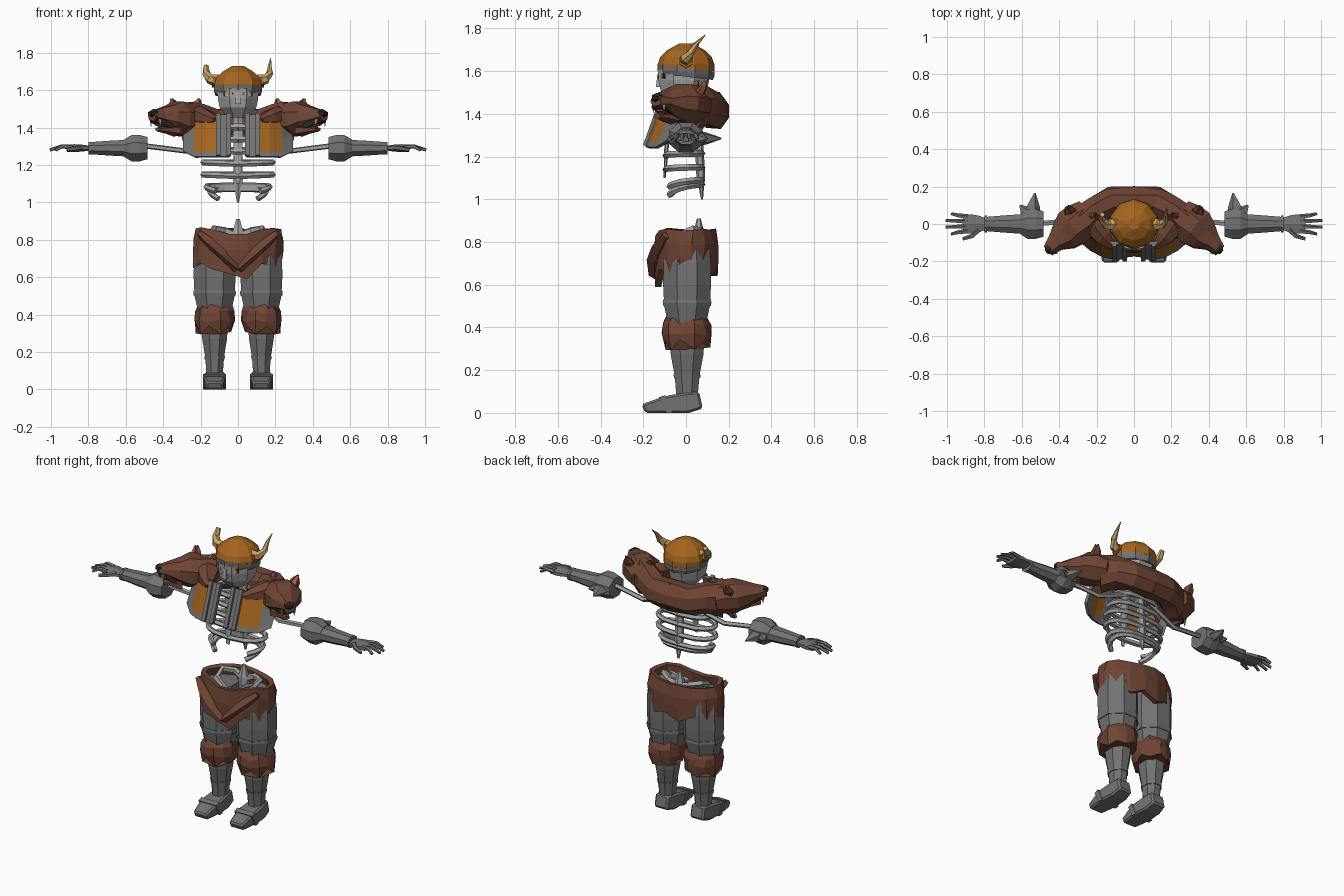
import bpy, bmesh, math, random
from mathutils import Vector

random.seed(4)
if "Cube" in bpy.data.objects:
    bpy.data.objects.remove(bpy.data.objects["Cube"])


def material(name, red, green, blue):
    mat = bpy.data.materials.new(name)
    mat.use_nodes = True
    mat.diffuse_color = (red, green, blue, 1)
    mat.node_tree.nodes["Principled BSDF"].inputs["Base Color"].default_value = (red, green, blue, 1)
    return mat


FUR = material("brown fur", .16, .06, .035)
STEEL = material("dark steel", .17, .17, .17)
BONE = material("pale bone grey", .36, .36, .36)
BRONZE = material("orange bronze", .38, .13, .014)
HORN = material("tan horn", .56, .36, .14)
BLACK = material("black nose", .02, .02, .02)
PINK = material("pink flesh", .45, .1, .1)


def finish(name, bm, mats, mirror):
    bmesh.ops.recalc_face_normals(bm, faces=bm.faces)
    mesh = bpy.data.meshes.new(name)
    bm.to_mesh(mesh)
    bm.free()
    part = bpy.data.objects.new(name, mesh)
    bpy.context.collection.objects.link(part)
    for mat in mats:
        mesh.materials.append(mat)
    if mirror:
        part.modifiers.new("Mirror", "MIRROR")
    return part


def point_on(path, share):
    """Point at a share of the path, counting every segment as equally long."""
    spot = share * (len(path) - 1)
    i = min(int(spot), len(path) - 2)
    return Vector(path[i]).lerp(Vector(path[i + 1]), spot - i)


def loft(name, mat, path, widths, flat=1, sides=8, mirror=True, caps=True, jitter=0, jag=0, shape=None):
    """Skin evenly spaced rings along a path; widths are half widths, flat scales the height."""
    bm = bmesh.new()
    last = len(widths) - 1
    centres = [point_on(path, i / last) for i in range(last + 1)]
    whole = (centres[-1] - centres[0]).normalized()
    up = Vector((0, -1, 0)) if abs(whole.z) > .8 else Vector((0, 0, 1))
    rings = []
    for i, (centre, width) in enumerate(zip(centres, widths)):
        along = (centres[min(i + 1, last)] - centres[max(i - 1, 0)]).normalized()
        side = along.cross(up).normalized()
        high = side.cross(along) * flat
        reach = width / math.cos(math.pi / sides)
        ring = []
        for j in range(sides):
            turn = math.tau * (j + .5) / sides
            co = centre + reach * (side * math.cos(turn) + high * math.sin(turn))
            co += Vector([random.uniform(-jitter, jitter) for axis in "xyz"])
            if i == 0:
                co.z += jag * (-1) ** j
            ring.append(bm.verts.new(shape(co) if shape else co))
        rings.append(ring)
    for a, b in zip(rings, rings[1:]):
        for j in range(sides):
            bm.faces.new((a[j], a[j - 1], b[j - 1], b[j]))
    if caps:
        bm.faces.new(rings[0])
        bm.faces.new(rings[-1])
    return finish(name, bm, [mat], mirror)


def tube(name, mat, path, start, end=None, sides=5, **options):
    """Thin round part with one ring per path point."""
    end = start if end is None else end
    steps = len(path) - 1
    return loft(name, mat, path, [start + (end - start) * i / steps for i in range(steps + 1)],
                sides=sides, **options)


def leg(name, mat, low, high, widths, **options):
    return loft(name, mat, [(.125, .005, low), (.125, .005, high)], widths, **options)


def core(name, mat, low, high, widths, y=0, **options):
    return loft(name, mat, [(0, y, low), (0, y, high)], widths, mirror=False, **options)


def arm(name, mat, inner, outer, widths, **options):
    return loft(name, mat, [(inner, 0, 1.29), (outer, 0, 1.29)], widths, **options)


# Feet
def on_ground(co):
    co.z = max(co.z, 0)
    return co


foot = loft("foot", STEEL, [(.125, .07, .06), (.125, -.2, 0)], [.045, .055, .06, .055, .045],
            flat=.9, sides=4, shape=on_ground)
foot.modifiers.new("Bevel", "BEVEL").width = .01
loft("toe_strap", STEEL, [(.125, -.08, .03), (.125, -.11, .02)], [.062, .062], flat=.9, sides=4, shape=on_ground)

# Legs
leg("shin", STEEL, .07, .47, [.043, .05, .066, .073, .085], flat=1.15)
leg("ankle_trim", STEEL, .16, .18, [.053, .055], flat=1.15)
leg("thigh", STEEL, .4, .8, [.085, .107, .112, .111, .1])
leg("thigh_ridge", STEEL, .5, .53, [.111, .114, .112])
leg("knee_fur", FUR, .32, .46, [.095, .105, .1, .085], flat=1.1, sides=12, jag=.017, jitter=.008)


# Fur skirt with a pointed front
def skirt_point(co):
    if co.y < -.05:
        co.z -= max(0, 1 - abs(co.x) / .13) * (.08 if co.z < .8 else .04)
    return co


skirt = core("fur_skirt", FUR, .66, .86, [.236, .24, .24, .225], flat=.63, sides=16, caps=False,
             jag=.014, jitter=.007, shape=skirt_point)
skirt.modifiers.new("Thickness", "SOLIDIFY").thickness = .03
loft("skirt_fold", FUR, [(.2, -.09, .83), (.12, -.13, .76), (0, -.14, .64)], [.025, .035, .04, .03],
     flat=.6, sides=5, jitter=.005)

# Pelvis
tube("pelvis_wing", BONE, [(0, .06, .82), (.07, .07, .85), (.13, .03, .86), (.13, -.03, .83), (.04, -.07, .79)], .015)
core("sacrum", BONE, .76, .91, [.03, .03, .01], y=.06, flat=.8, sides=6)

# Spine, sternum and ribs
loft("spine", BONE, [(0, .075, 1), (0, .05, 1.48)], [.006, .026, .024, .024, .028], flat=.7, sides=6, mirror=False)
loft("sternum", BONE, [(0, -.1, 1.1), (0, -.08, 1.42)], [.01, .022, .024, .03], flat=.4, sides=6, mirror=False)


def rib(name, height, width, turn, drop):
    path = []
    for i in range(8):
        share = i / 7
        angle = turn * share
        path.append((width * abs(math.sin(angle)) ** .7, .085 * math.cos(angle) - .01, height - drop * share ** 3))
    tube(name, BONE, path, .013)


for i in range(5):
    rib(f"rib_{i + 1}", 1.41 - .065 * i, .13 + .02 * min(i, 3), math.pi, .01)
for i in range(2):
    rib(f"floating_rib_{i + 1}", 1.09 - .02 * i, .17 - .02 * i, 2.5, .03 + .02 * i)

# Arms
tube("arm_bone", BONE, [(.06, .05, 1.35), (.28, .02, 1.275), (.52, 0, 1.305)], .012)
arm("elbow_guard", STEEL, .485, .61, [.068, .08, .08, .052], flat=.88)
arm("forearm", STEEL, .6, .79, [.052, .046, .038], flat=.85)
arm("wrist_ring", STEEL, .785, .8, [.045, .045], flat=.75)
for name, tip in ("long", (.53, .165, 1.285)), ("short", (.61, .1, 1.285)):
    loft(f"{name}_elbow_spike", STEEL, [(.55, .03, 1.285), tip], [.045, .03, .004], flat=.8, sides=5)
arm("palm", STEEL, .79, .915, [.03, .045, .052, .048], flat=.35, sides=6)
for i in range(4):
    spread = i - 1.5
    reach = 1.01 - .015 * spread ** 2
    tube(f"finger_{i + 1}", STEEL, [(.89, .026 * spread, 1.295), (.94, .03 * spread, 1.3),
                                    (reach, .036 * spread, 1.28)], .0115, .007)
tube("thumb", STEEL, [(.83, -.03, 1.295), (.865, -.065, 1.29), (.915, -.08, 1.28)], .013, .008)


# Open vest: bronze panels framed by steel
def vest():
    bm = bmesh.new()
    grid = []
    for x in (.045, .11, .17, .235, .295):
        depth = 2.6 * max(0, x - .1) ** 2 - .19
        low = 1.245 + 2 * max(0, x - .28)
        high = 1.47 - .3 * max(0, x - .11)
        grid.append([bm.verts.new((x, depth + .08 * s, low + (high - low) * s)) for s in (0, .13, .5, .56, 1)])
    for i in range(4):
        for j in range(4):
            face = bm.faces.new((grid[i][j], grid[i + 1][j], grid[i + 1][j + 1], grid[i][j + 1]))
            face.material_index = int(i in (1, 2) and j > 0)
    panel = finish("vest", bm, [STEEL, BRONZE], True)
    panel.modifiers.new("Thickness", "SOLIDIFY").thickness = .018


vest()
for name, x in ("inner", .05), ("outer", .105):
    tube(f"{name}_vest_edge", STEEL, [(x, -.19, 1.25), (x, -.11, 1.475)], .012, sides=4)

# Fur mantle across the back and shoulders
loft("fur_mantle", FUR, [(0, .13, 1.415), (.12, .125, 1.42), (.2, .075, 1.435), (.27, .02, 1.43)],
     [.07, .07, .075, .085], flat=1.2, jitter=.008)
loft("fur_lapel", FUR, [(.24, .05, 1.46), (.19, -.04, 1.465), (.12, -.12, 1.44)], [.06, .06, .045, .015],
     flat=.8, sides=6, jitter=.006)

# Beast heads on the shoulders
loft("beast_head", FUR, [(.24, .06, 1.435), (.46, -.14, 1.465)], [.08, .1, .105, .085, .05, .035],
     flat=.85, jitter=.006)
loft("beast_nose", BLACK, [(.445, -.13, 1.475), (.47, -.15, 1.475)], [.028, .026, .012], flat=.75, sides=6)
loft("beast_mouth", BLACK, [(.37, -.08, 1.41), (.45, -.135, 1.44)], [.045, .03], flat=.4, sides=4)
loft("beast_tongue", PINK, [(.37, -.08, 1.4), (.435, -.125, 1.42)], [.025, .018], flat=.4, sides=4)
loft("beast_jaw", FUR, [(.34, -.07, 1.385), (.43, -.135, 1.39)], [.06, .035, .02], flat=.5, sides=6)
for x in (.405, .44):
    for name, shift in ("outer", .025), ("inner", -.025):
        place = (x + shift, .4 - 1.2 * x + shift)
        tube(f"{name}_beast_tooth", HORN, [(*place, 1.445), (*place, 1.405)], .007, .001, sides=4)
for name, base, tip in (("inner", (.23, .03, 1.49), (.205, .06, 1.555)), ("outer", (.34, .06, 1.49), (.35, .1, 1.555))):
    loft(f"{name}_beast_ear", FUR, [base, tip], [.03, .026, .003], flat=.6, sides=5)
    lining = [Vector(p) + Vector((.01, -.01, 0)) for p in (base, tip)]
    tube(f"{name}_ear_lining", PINK, lining, .018, .003, sides=4)

# Head and face
core("head", BONE, 1.455, 1.61, [.06, .098, .108, .11], y=-.01, flat=1.1)
core("nose", BONE, 1.525, 1.59, [.016, .008], y=-.125, sides=4)
tube("eye_socket", BLACK, [(.018, -.118, 1.575), (.072, -.092, 1.58)], .013, sides=4)
tube("eye", HORN, [(.025, -.123, 1.576), (.064, -.104, 1.58)], .01, sides=4)


# Horned helmet
def tilt(co):
    co.z -= .12 * (co.y + .05)
    return co


core("helmet_band", STEEL, 1.58, 1.62, [.12, .127, .128], sides=10, shape=tilt)
core("helmet_dome", BRONZE, 1.6, 1.73, [.127, .126, .115, .085, .03], sides=10)
tube("horn_socket", BRONZE, [(.1, 0, 1.645), (.135, 0, 1.65)], .03, sides=6)
horn = [(.11, 0, 1.65), (.15, 0, 1.66), (.17, .025, 1.69), (.17, .05, 1.73), (.175, .09, 1.77)]
tube("left_horn", HORN, horn, .03, .002, sides=6, mirror=False)
tube("right_horn", HORN, [(-x, y, z) for x, y, z in horn[:4]], .03, .012, sides=6, mirror=False)
